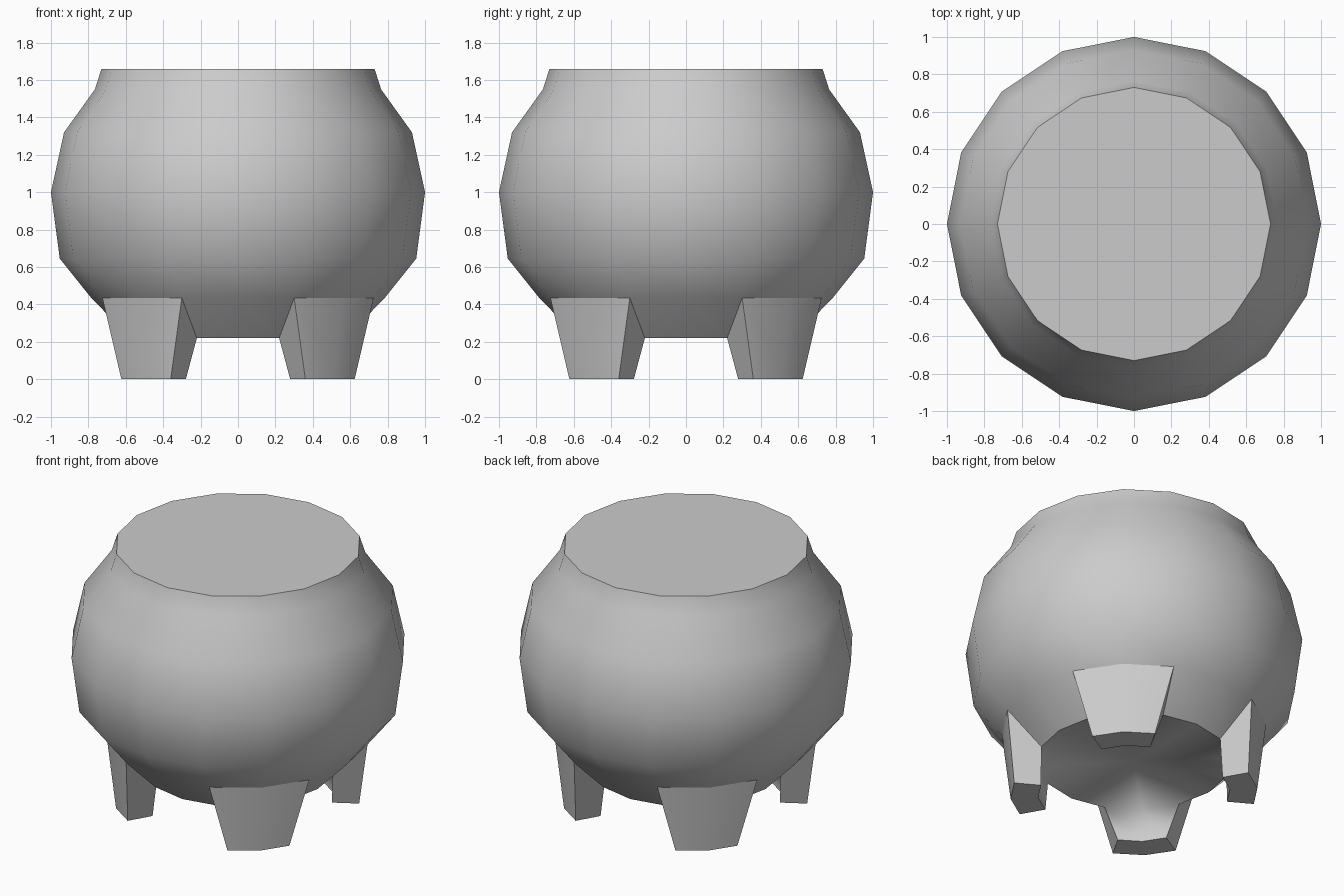
import bpy, bmesh
from math import cos, sin, radians

if "Cube" in bpy.data.objects:
    bpy.data.objects.remove(bpy.data.objects["Cube"])

SIDES = 16
STEP = 360 / SIDES
# body profile (radius, height), from rim to underside
PROFILE = [(0.73, 1.66), (0.765, 1.55), (0.93, 1.32), (1.0, 1.0),
           (0.953, 0.645), (0.785, 0.435), (0.575, 0.22)]

bm = bmesh.new()


def vert(r, deg, z):
    a = radians(deg)
    return bm.verts.new((r * cos(a), r * sin(a), z))


rings = [[vert(r, i * STEP, z) for i in range(SIDES)] for r, z in PROFILE]

# feet tips: three outer and three inner points around each diagonal
tips = {}
for i in range(SIDES):
    k = i % 4 - 2
    if k > -2:
        deg = (i - k) * STEP + k * 15
        tips[i] = (vert(0.72 if k else 0.733, deg, 0),
                   vert(0.558 if k else 0.57, deg, 0))

# body walls, with the lowest band replaced by legs on the diagonals
leg_tops, leg_inners = [], []
for i in range(SIDES):
    j = (i + 1) % SIDES
    for a, b in zip(rings[:-2], rings[1:-1]):
        bm.faces.new((a[i], b[i], b[j], a[j]))
    top, low = rings[-2], rings[-1]
    if i % 4 in (1, 2):
        (oi, ni), (oj, nj) = tips[i], tips[j]
        bm.faces.new((top[i], oi, oj, top[j]))
        bm.faces.new((oi, ni, nj, oj))
        bm.faces.new((ni, low[i], low[j], nj))
        leg_tops.append((top[i], top[j]))
        leg_inners.append((low[i], low[j]))
    else:
        bm.faces.new((top[i], low[i], low[j], top[j]))
    if i % 4 in (1, 3):
        o, n = tips[i]
        bm.faces.new((top[i], o, n, low[i]))

# flat top and underside
bm.faces.new(rings[0])
centre = bm.verts.new((0, 0, PROFILE[-1][1]))
for i in range(SIDES):
    bm.faces.new((rings[-1][i], centre, rings[-1][(i + 1) % SIDES]))

bmesh.ops.recalc_face_normals(bm, faces=bm.faces)

# smooth body, crisp rim and leg edges
for f in bm.faces:
    f.smooth = True
for e in bm.edges:
    e.smooth = e.calc_face_angle(0) < radians(35)
for pair in leg_tops:
    bm.edges.get(pair).smooth = False
for pair in leg_inners:
    bm.edges.get(pair).smooth = True

mesh = bpy.data.meshes.new("footed_pot")
bm.to_mesh(mesh)
bm.free()
bpy.context.collection.objects.link(bpy.data.objects.new("footed_pot", mesh))
